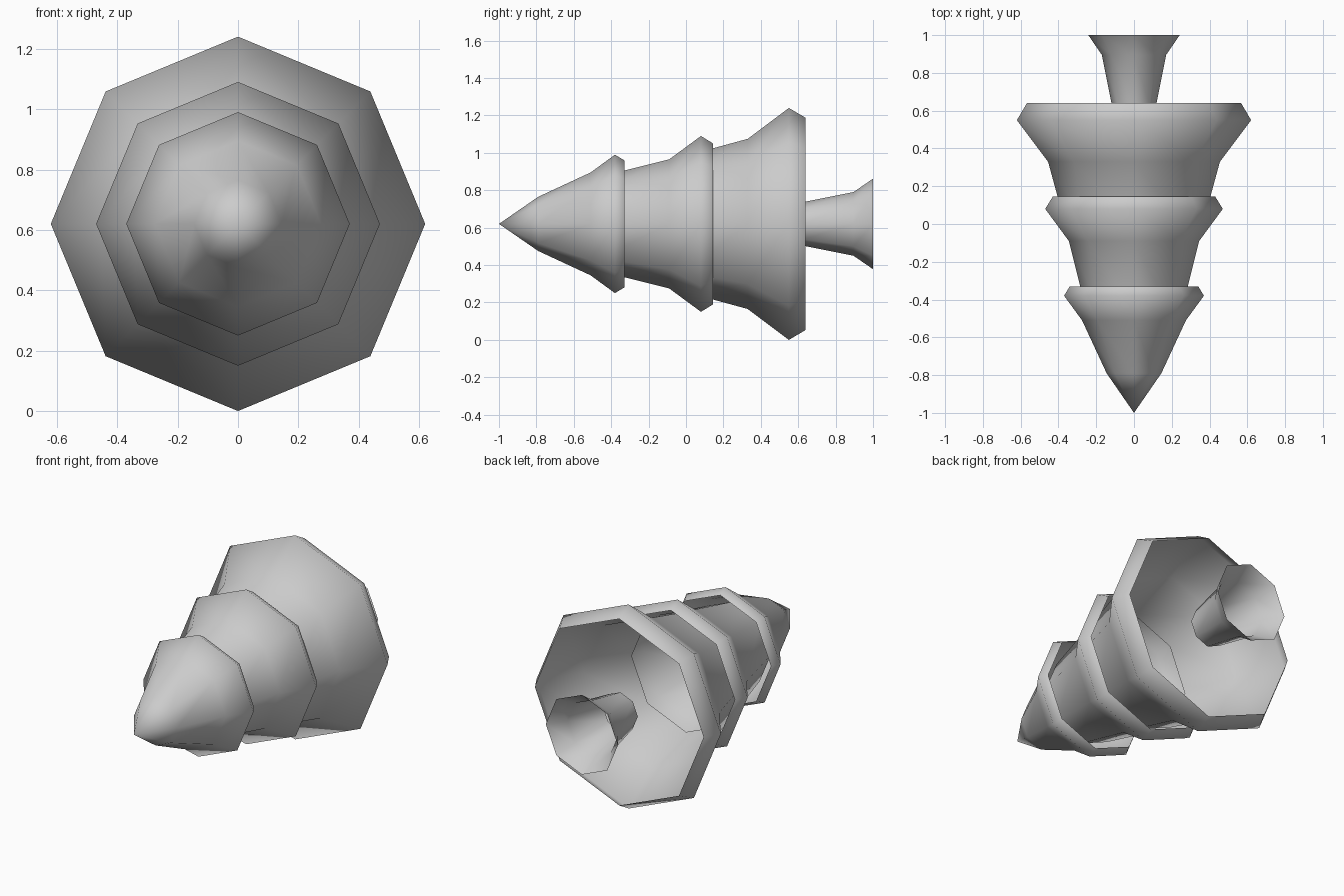
import bpy, bmesh
from math import sin, cos, tau

if "Cube" in bpy.data.objects:
    bpy.data.objects.remove(bpy.data.objects["Cube"])

SIDES = 8
AXIS_Z = 0.62


def lathe(name, profile):
    """Open shell turned around the y axis; profile is (y, radius)."""
    bm = bmesh.new()
    rings = []
    for y, r in profile:
        if r == 0:
            rings.append([bm.verts.new((0, y, AXIS_Z))] * SIDES)
        else:
            rings.append([bm.verts.new((r * cos(tau * i / SIDES), y,
                                        AXIS_Z + r * sin(tau * i / SIDES)))
                          for i in range(SIDES)])
    for a, b in zip(rings, rings[1:]):
        for i in range(SIDES):
            j = (i + 1) % SIDES
            corners = list(dict.fromkeys((a[i], a[j], b[j], b[i])))
            bm.faces.new(corners).smooth = True
    # y runs away from the tip, so flip to face outward where needed
    bm.normal_update()
    for f in bm.faces:
        c = f.calc_center_median()
        if f.normal.x * c.x + f.normal.z * (c.z - AXIS_Z) < 0:
            f.normal_flip()
    mesh = bpy.data.meshes.new(name)
    bm.to_mesh(mesh)
    bm.free()
    obj = bpy.data.objects.new(name, mesh)
    bpy.context.collection.objects.link(obj)
    return obj


# Three nested hollow foliage tiers, tip toward the front
lathe("foliage_tip", [(-1.0, 0), (-0.79, 0.145), (-0.51, 0.275),
                      (-0.38, 0.37), (-0.33, 0.34)])
lathe("foliage_middle", [(-0.45, 0.255), (-0.09, 0.345),
                         (0.08, 0.47), (0.145, 0.43)])
lathe("foliage_bottom", [(0.0, 0.365), (0.33, 0.455),
                         (0.55, 0.62), (0.64, 0.567)])

# Hollow trunk with a flared foot
lathe("trunk", [(0.63, 0.117), (0.895, 0.17), (1.0, 0.242)])
